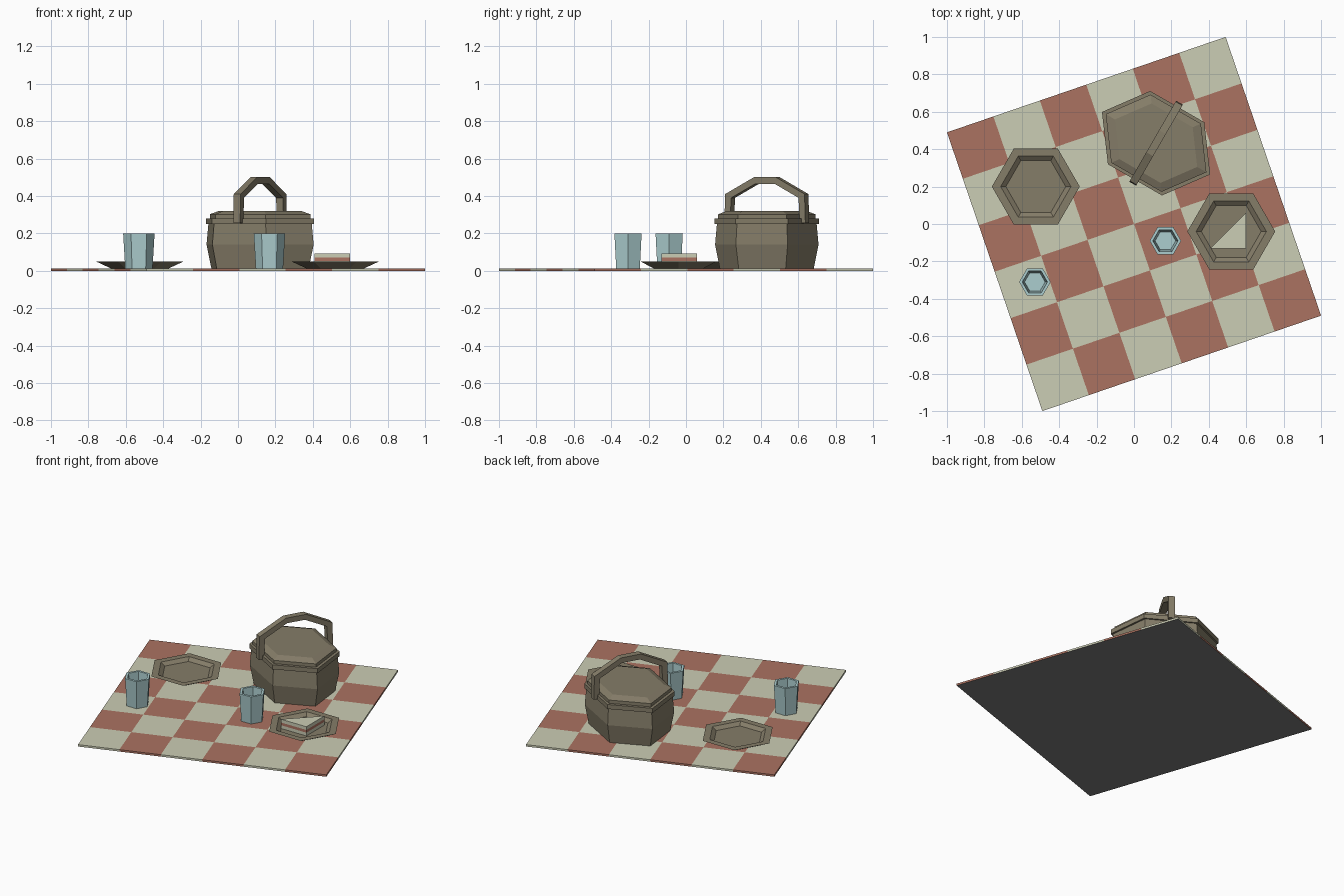
import bpy
import bmesh
import math
from mathutils import Matrix, Vector

cube = bpy.data.objects.get("Cube")
if cube:
    bpy.data.objects.remove(cube, do_unlink=True)


def material(name, r, g, b):
    mat = bpy.data.materials.new(name)
    mat.use_nodes = True
    mat.diffuse_color = (r, g, b, 1)
    mat.node_tree.nodes["Principled BSDF"].inputs["Base Color"].default_value = (r, g, b, 1)
    return mat


cream = material("cream", 0.60, 0.61, 0.46)
red = material("brick red", 0.41, 0.17, 0.12)
wicker = material("wicker brown", 0.235, 0.205, 0.14)
glass = material("pale blue", 0.41, 0.61, 0.62)
grey = material("underside grey", 0.20, 0.20, 0.20)


def finish(name, bm, mats, location=(0, 0, 0), angle=0):
    """Turn a bmesh into a placed, flat shaded object."""
    bmesh.ops.recalc_face_normals(bm, faces=bm.faces)
    mesh = bpy.data.meshes.new(name)
    bm.to_mesh(mesh)
    bm.free()
    for mat in mats:
        mesh.materials.append(mat)
    obj = bpy.data.objects.new(name, mesh)
    obj.location = location
    obj.rotation_euler.z = math.radians(angle)
    bpy.context.collection.objects.link(obj)
    return obj


def hex_loft(name, rings, mat, location, angle=0, width=1, depth=1):
    """Six-sided shape lofted through (radius, height) rings, capped at both ends."""
    bm = bmesh.new()
    loops = []
    for radius, z in rings:
        loops.append([bm.verts.new((radius * width * math.cos(k * math.pi / 3),
                                    radius * depth * math.sin(k * math.pi / 3), z))
                      for k in range(6)])
    for low, high in zip(loops, loops[1:]):
        for k in range(6):
            n = (k + 1) % 6
            bm.faces.new((low[k], low[n], high[n], high[k]))
    bm.faces.new(loops[0])
    bm.faces.new(loops[-1])
    return finish(name, bm, [mat], location, angle)


def prism(name, outline, direction, mat, location, angle=0):
    """Extrude a closed outline along a direction."""
    bm = bmesh.new()
    face = bm.faces.new([bm.verts.new(p) for p in outline])
    moved = bmesh.ops.extrude_face_region(bm, geom=[face])["geom"]
    verts = [v for v in moved if isinstance(v, bmesh.types.BMVert)]
    bmesh.ops.translate(bm, verts=verts, vec=Vector(direction))
    return finish(name, bm, [mat], location, angle)


# Checked blanket: squares on top and along the edge, plain underneath
CELLS, SIDE, THICK = 6, 1.575, 0.013
bm = bmesh.new()
bmesh.ops.create_grid(bm, x_segments=CELLS, y_segments=CELLS, size=SIDE / 2,
                      matrix=Matrix.Translation((0, 0, THICK)))
top_faces = bm.faces[:]
copy = bmesh.ops.duplicate(bm, geom=bm.verts[:] + bm.edges[:] + bm.faces[:])["geom"]
bmesh.ops.translate(bm, verts=[v for v in copy if isinstance(v, bmesh.types.BMVert)],
                    vec=(0, 0, -THICK))
bmesh.ops.bridge_loops(bm, edges=[e for e in bm.edges if e.is_boundary])
bmesh.ops.recalc_face_normals(bm, faces=bm.faces)
for face in bm.faces:
    centre = face.calc_center_median()
    i, j = (min(CELLS - 1, int((c + SIDE / 2) / SIDE * CELLS)) for c in centre.xy)
    face.material_index = 2 if face.normal.z < -0.5 else (i + j) % 2
finish("blanket", bm, [cream, red, grey], angle=18.9)

# Plates: shallow hexagonal dishes
plate_rings = [(0.155, 0.013), (0.235, 0.05), (0.188, 0.05), (0.16, 0.03)]
for name, x, y in (("left_plate", 0.52, -0.04), ("right_plate", -0.525, 0.20)):
    hex_loft(name, plate_rings, wicker, (x, y, 0))

# Drinking glasses: tapered hexagonal tumblers
glass_rings = [(0.073, 0.013), (0.084, 0.20), (0.067, 0.20), (0.055, 0.035)]
for name, x, y in (("front_glass", -0.53, -0.31), ("back_glass", 0.168, -0.09)):
    hex_loft(name, glass_rings, glass, (x, y, 0))

# Sandwich: two triangles of bread around a filling
for name, low, high, mat in (("lower_bread", 0.03, 0.052, cream),
                             ("filling", 0.052, 0.07, red),
                             ("upper_bread", 0.07, 0.092, cream)):
    corners = [(0.60, 0.06, low), (0.41, -0.13, low), (0.60, -0.13, low)]
    prism(name, corners, (0, 0, high - low), mat, (0, 0, 0))

# Basket: stretched hexagon with a bulging body, a rim band and a bevelled lid
SPOT = dict(mat=wicker, location=(0.118, 0.432, 0), angle=-30)
STRETCH = dict(width=0.334, depth=0.261)
hex_loft("basket_body", [(0.90, 0.013), (0.99, 0.14), (0.955, 0.25)], **SPOT, **STRETCH)
hex_loft("basket_rim", [(1.0, 0.25), (1.0, 0.28)], **SPOT, **STRETCH)
hex_loft("basket_lid", [(0.93, 0.28), (0.93, 0.302), (0.76, 0.32)], **SPOT, **STRETCH)

# Handle: angular arch standing across the short side of the basket
outer = [(0.25, 0.255), (0.245, 0.41), (0.068, 0.50)]
inner = [(0.215, 0.255), (0.208, 0.39), (0.06, 0.465)]
arch = outer + [(-u, z) for u, z in reversed(outer)]
arch += [(-u, z) for u, z in inner] + list(reversed(inner))
prism("basket_handle", [(-0.021, u, z) for u, z in arch], (0.042, 0, 0), **SPOT)
